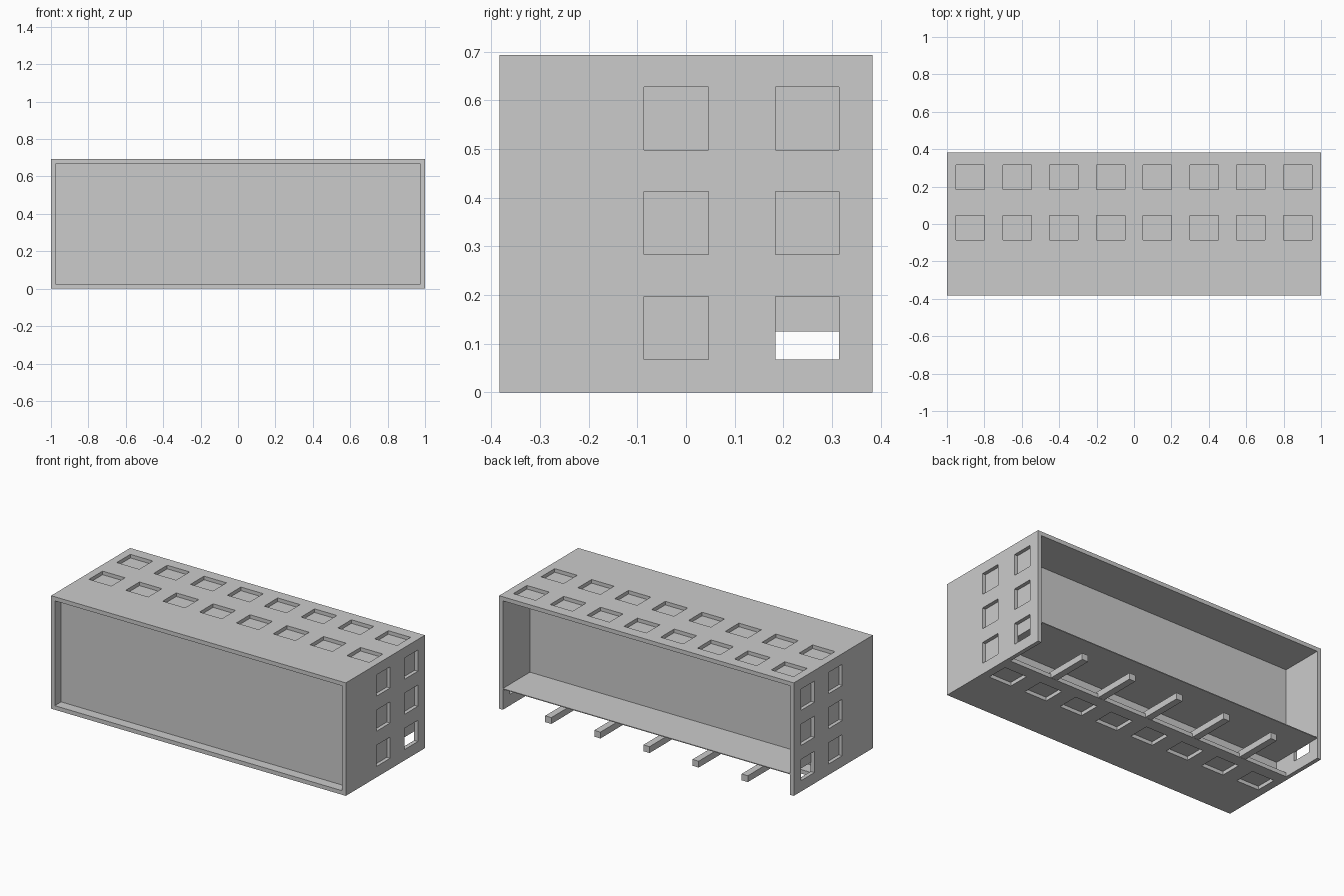
import bpy
import bmesh

if "Cube" in bpy.data.objects:
    bpy.data.objects.remove(bpy.data.objects["Cube"])

W, D, H = 1.0, 0.383, 0.693      # half width, half depth, height
T, P = 0.025, 0.022              # shell thickness, window pocket depth


def add_box(bm, lo, hi):
    verts = bmesh.ops.create_cube(bm, size=1)["verts"]
    for v in verts:
        v.co = [(a + b) / 2 + c * (b - a) for a, b, c in zip(lo, hi, v.co)]


def finish(name, bm):
    bmesh.ops.recalc_face_normals(bm, faces=bm.faces)
    mesh = bpy.data.meshes.new(name)
    bm.to_mesh(mesh)
    bm.free()
    ob = bpy.data.objects.new(name, mesh)
    bpy.context.collection.objects.link(ob)
    return ob


def boxes(name, items):
    bm = bmesh.new()
    for lo, hi in items:
        add_box(bm, lo, hi)
    return finish(name, bm)


def carve(target, cutter):
    mod = target.modifiers.new("carve", 'BOOLEAN')
    mod.operation = 'DIFFERENCE'
    mod.solver = 'EXACT'
    mod.object = cutter
    cutter.hide_render = True
    bpy.context.view_layer.objects.active = target
    bpy.ops.object.modifier_apply(modifier=mod.name)
    bpy.data.objects.remove(cutter)


# Main housing
body = boxes("housing", [((-W, -D, 0), (W, D, H))])

# Shallow front recess and deep rear compartment
carve(body, boxes("recess_cutter", [
    ((-W + T, -D - 0.1, T), (W - T, -0.322, H - T)),
    ((-W + T, 0.12, 0.13), (W - T, D + 0.1, H - T))]))

# Open space beneath the rear shelf (L-shaped section leaves a bottom lip)
bm = bmesh.new()
section = [(0.04, T), (0.12, T), (0.12, -0.1), (D + 0.1, -0.1), (D + 0.1, 0.125), (0.04, 0.125)]
face = bm.faces.new([bm.verts.new((-W + T, y, z)) for y, z in section])
ext = bmesh.ops.extrude_face_region(bm, geom=[face])["geom"]
bmesh.ops.translate(bm, vec=(2 * (W - T), 0, 0),
                    verts=[g for g in ext if isinstance(g, bmesh.types.BMVert)])
carve(body, finish("underside_cutter", bm))

# Square window pockets on top, bottom and both sides
pockets = []
rows = [(-0.086, 0.046), (0.184, 0.315)]
for i in range(8):
    x = -0.875 + 0.25 * i
    for y0, y1 in rows:
        pockets.append(((x - 0.076, y0, H - P), (x + 0.076, y1, H + 0.1)))
    pockets.append(((x - 0.076, rows[0][0], -0.1), (x + 0.076, rows[0][1], P)))
for y0, y1 in rows:
    for z in (0.132, 0.348, 0.563):
        pockets.append(((W - P, y0, z - 0.065), (W + 0.1, y1, z + 0.065)))
        pockets.append(((-W - 0.1, y0, z - 0.065), (-W + P, y1, z + 0.065)))
carve(body, boxes("window_cutter", pockets))

# Lower rear side windows open through below the shelf
carve(body, boxes("through_cutter", [
    ((s - 0.05, 0.1845, 0.0675), (s + 0.05, 0.3145, 0.1245)) for s in (-W, W)]))

# Floor beams under the rear shelf
for i in range(-2, 3):
    x = i / 3
    boxes("floor_beam", [((x - 0.021, 0.05, 0.001), (x + 0.021, D, 0.04))])
